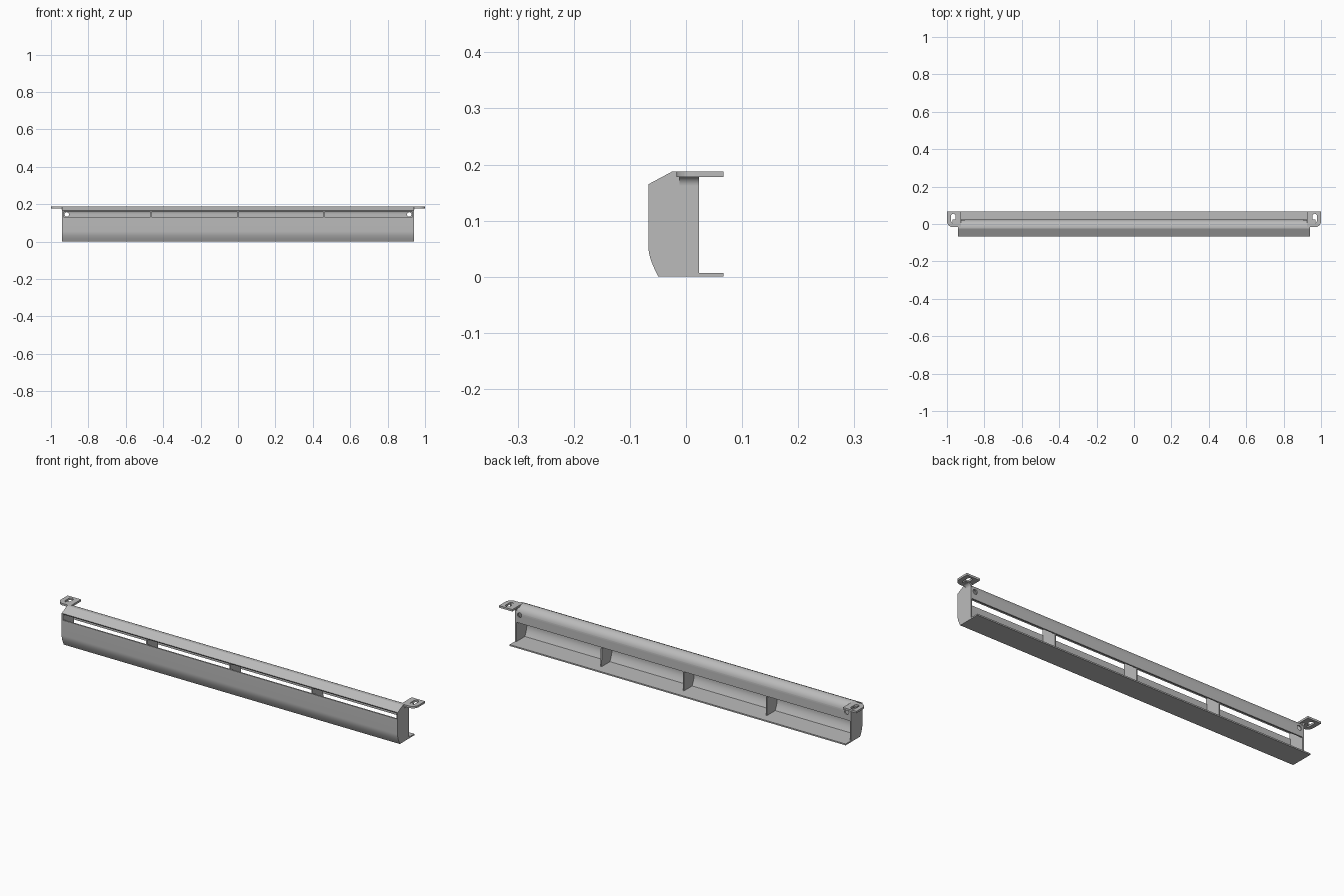
import bpy, bmesh
from math import sin, cos, pi, radians

cube = bpy.data.objects.get("Cube")
if cube:
    bpy.data.objects.remove(cube)

steel = bpy.data.materials.new("brushed_grey")
steel.use_nodes = True
GREY = (0.5, 0.5, 0.5, 1)
steel.diffuse_color = GREY
steel.node_tree.nodes["Principled BSDF"].inputs["Base Color"].default_value = GREY

T = 0.007          # sheet thickness
H = T / 2
BODY = 0.94        # half length of the body


def place(axis, t, u, v):
    return {"X": (t, u, v), "Y": (u, t, v), "Z": (u, v, t)}[axis]


def arc(cx, cy, r, start, end, n=10):
    angles = [radians(start + (end - start) * i / n) for i in range(n + 1)]
    return [(cx + r * cos(a), cy + r * sin(a)) for a in angles]


def apply(ob, mod):
    bpy.ops.object.select_all(action="DESELECT")
    bpy.context.view_layer.objects.active = ob
    ob.select_set(True)
    bpy.ops.object.modifier_apply(modifier=mod.name)


def finish(name, bm):
    bmesh.ops.recalc_face_normals(bm, faces=bm.faces)
    mesh = bpy.data.meshes.new(name)
    bm.to_mesh(mesh)
    bm.free()
    ob = bpy.data.objects.new(name, mesh)
    bpy.context.collection.objects.link(ob)
    mesh.materials.append(steel)
    return ob


def smooth(ob):
    bpy.ops.object.select_all(action="DESELECT")
    bpy.context.view_layer.objects.active = ob
    ob.select_set(True)
    bpy.ops.object.shade_smooth_by_angle(angle=radians(22))


def prism(name, pts, axis, a, b):
    """Solid outline pushed along an axis."""
    bm = bmesh.new()
    face = bm.faces.new([bm.verts.new(place(axis, a, u, v)) for u, v in pts])
    new = bmesh.ops.extrude_face_region(bm, geom=[face])["geom"]
    move = place(axis, b - a, 0, 0)
    bmesh.ops.translate(bm, vec=move, verts=[g for g in new if isinstance(g, bmesh.types.BMVert)])
    return finish(name, bm)


def sheet(name, pts, axis, a, b):
    """Bent sheet metal following an open profile."""
    bm = bmesh.new()
    rows = [[bm.verts.new(place(axis, t, u, v)) for u, v in pts] for t in (a, b)]
    for i in range(len(pts) - 1):
        bm.faces.new((rows[0][i], rows[0][i + 1], rows[1][i + 1], rows[1][i]))
    ob = finish(name, bm)
    mod = ob.modifiers.new("thickness", "SOLIDIFY")
    mod.thickness, mod.offset, mod.use_even_offset = T, 0, True
    apply(ob, mod)
    return ob


def cut(ob, pts, axis, a, b):
    cutter = prism("cutter", pts, axis, a, b)
    cutter.hide_render = True
    mod = ob.modifiers.new("cut", "BOOLEAN")
    mod.operation, mod.solver, mod.object = "DIFFERENCE", "EXACT", cutter
    apply(ob, mod)
    bpy.data.objects.remove(cutter)


def belly(front, bottom, n=8):
    """Curve from the floor edge up to the front face."""
    return [(-0.047 + (front + 0.047) * sin(i / n * pi / 2), bottom + (0.055 - bottom) * i / n)
            for i in range(n + 1)]


# Front panel with its curved foot and floor flange
front = sheet("front_panel", [(0.067, H)] + belly(-0.067 + H, H) + [(-0.067 + H, 0.132)],
              "X", -BODY, BODY)
smooth(front)

# Upper rail: sloped lip, rounded back and vertical web
rail = sheet("upper_rail",
             [(-0.0645, 0.1622)] + arc(-0.0175, 0.1475, 0.037, 100, 0) + [(0.0195, 0.105)],
             "X", -BODY, BODY)
for s in (-1, 1):
    cut(rail, arc(s * 0.915, 0.145, 0.012, 0, 345, 23), "Y", 0, 0.06)
smooth(rail)

# Inner ribs
rib_outline = (belly(-0.065, 0.002)
               + [(-0.065, 0.161)] + arc(-0.0175, 0.1475, 0.037, 100, 0) + [(0.021, 0.002)])
for label, x in (("right", -0.465), ("middle", 0), ("left", 0.46)):
    prism(label + "_rib", rib_outline, "X", x - 0.003, x + 0.003)

# End plates, mounting tabs and the bends that join them
end_outline = belly(-0.067, 0) + [(-0.067, 0.165), (-0.017, 0.188), (0.023, 0.18), (0.023, 0)]
for label, s in (("right", -1), ("left", 1)):
    prism(label + "_end_plate", end_outline, "X", s * (BODY - T), s * BODY)

    corner = arc(0.968, 0.015, 0.032, 0, -90, 8)
    tab_outline = [(0.925, 0.067), (1.0, 0.067)] + corner + [(0.925, -0.017)]
    tab = prism(label + "_mounting_tab", [(s * x, y) for x, y in tab_outline], "Z", 0.178, 0.188)
    slot = arc(0.966, 0.043, 0.012, 0, 180) + arc(0.966, 0.017, 0.012, 180, 360)
    cut(tab, [(s * x, y) for x, y in slot], "Z", 0.15, 0.21)

    bend_line = [(BODY - H, 0.15)] + arc(0.9565, 0.1625, 0.02, 180, 90, 8) + [(0.97, 0.1825)]
    bend = sheet(label + "_tab_bend", [(s * x, z) for x, z in bend_line], "Y", -0.012, 0.023)
    smooth(bend)
